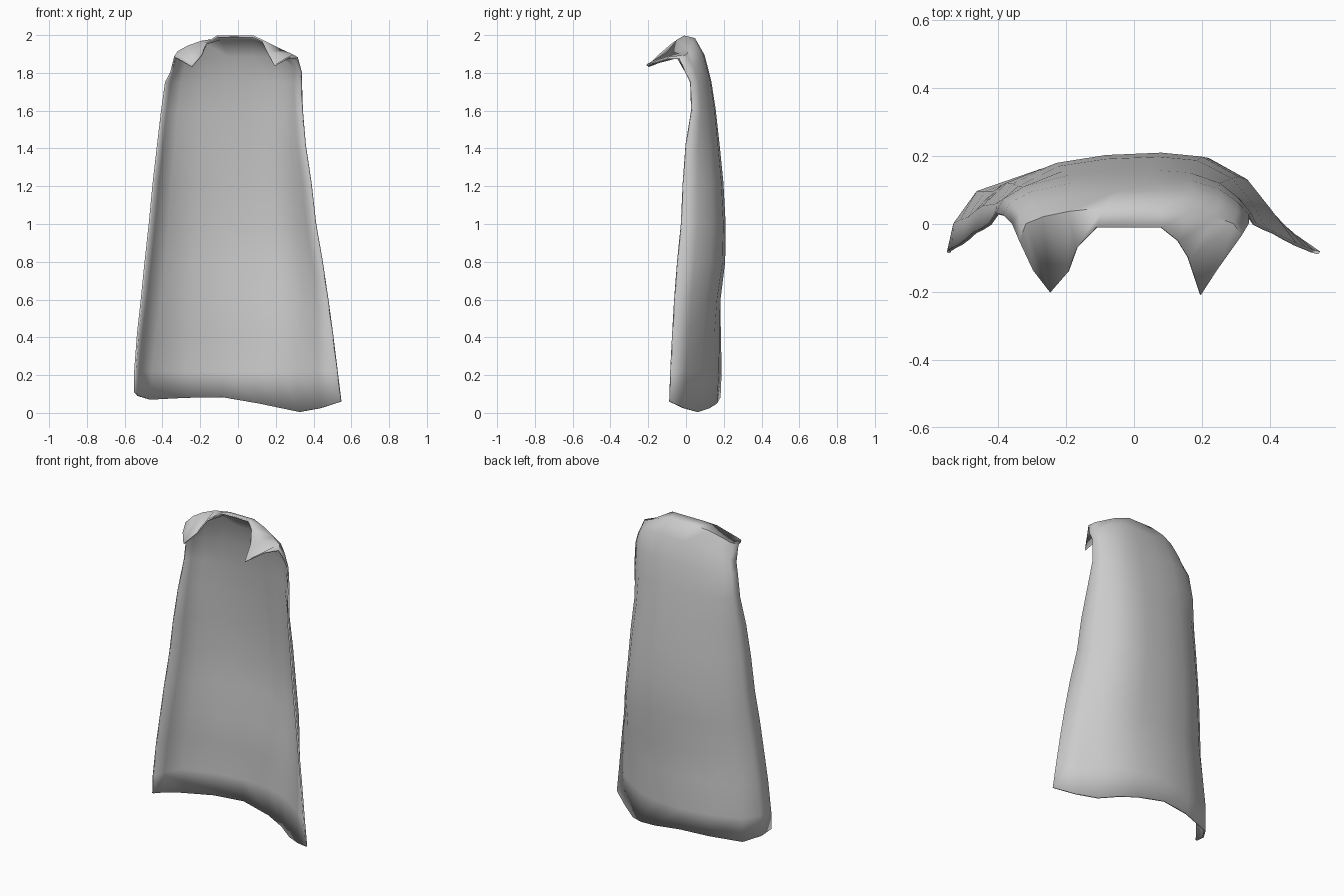
import bpy, bmesh

# Body rows: z, left x, right x, edge y, back y, edge drop
ROWS = [
    (0.00, -0.545, 0.545, -0.085, 0.178, 0.0),
    (0.22, -0.545, 0.525, -0.08, 0.185, 0.0),
    (0.42, -0.53, 0.50, -0.07, 0.183, 0.0),
    (0.60, -0.51, 0.475, -0.06, 0.182, 0.0),
    (0.80, -0.49, 0.445, -0.045, 0.203, 0.0),
    (1.00, -0.468, 0.41, -0.025, 0.205, 0.0),
    (1.22, -0.447, 0.385, -0.015, 0.193, 0.0),
    (1.42, -0.424, 0.355, 0.00, 0.173, 0.0),
    (1.60, -0.403, 0.34, 0.03, 0.153, 0.0),
    (1.75, -0.382, 0.335, 0.025, 0.13, 0.0),
    (1.89, -0.355, 0.335, 0.0, 0.095, 0.09),
]
# Cross-sections across the cape (side position, depth) at hem and shoulders
HEM = [(-1, 0), (-.97, .3), (-.85, .66), (-.5, .9), (-.15, 1),
       (.2, .93), (.42, .78), (.6, .56), (.8, .28), (1, 0)]
SHOULDER = [(-1, 0), (-.94, .33), (-.78, .62), (-.45, .87), (-.12, .97),
            (.25, 1), (.52, .95), (.76, .7), (.9, .36), (1, 0)]
HEM_Z = [.11, .09, .07, .08, .083, .05, .025, .005, .025, .06]
# Crest of the shoulders, then the collar opening with its two points
CREST = [(-.335, -.05, 1.885), (-.315, .0, 1.912), (-.265, .02, 1.94), (-.19, .035, 1.967),
         (-.09, .045, 1.98), (.08, .045, 1.98), (.165, .035, 1.952), (.235, .02, 1.918),
         (.29, .0, 1.893), (.315, -.035, 1.878)]
COLLAR = [(-.297, -.135, 1.865), (-.245, -.2, 1.835), (-.193, -.14, 1.895), (-.168, -.07, 1.955),
          (-.11, -.01, 1.993), (.08, -.01, 1.993), (.13, -.05, 1.97), (.16, -.1, 1.905),
          (.195, -.208, 1.84), (.262, -.11, 1.878)]


def body_row(i):
    z, xl, xr, ye, yb, drop = ROWS[i]
    t = min(1, z / 0.9)
    t = t * t * (3 - 2 * t)
    pts = []
    for c, (a, b) in enumerate(zip(HEM, SHOULDER)):
        u = a[0] + (b[0] - a[0]) * t
        w = a[1] + (b[1] - a[1]) * t
        x = (xl + xr) / 2 + u * (xr - xl) / 2
        pts.append((x, ye + (yb - ye) * w, (HEM_Z[c] if i == 0 else z) - drop * (1 - w)))
    return pts


# Cape cloth lofted from hem to collar
bm = bmesh.new()
grid = [[bm.verts.new(p) for p in row]
        for row in [body_row(i) for i in range(len(ROWS))] + [CREST, COLLAR]]
for lo, hi in zip(grid, grid[1:]):
    for c in range(len(lo) - 1):
        bm.faces.new((lo[c + 1], lo[c], hi[c], hi[c + 1]))
mesh = bpy.data.meshes.new("cape")
bm.to_mesh(mesh)
bm.free()
cape = bpy.data.objects.new("cape", mesh)
bpy.context.collection.objects.link(cape)

cloth = bpy.data.materials.new("grey cloth")
cloth.diffuse_color = (0.6, 0.6, 0.6, 1)
mesh.materials.append(cloth)

# Thin cloth thickness
shell = cape.modifiers.new("thickness", 'SOLIDIFY')
shell.thickness = 0.01
shell.offset = 0

bpy.context.view_layer.objects.active = cape
cape.select_set(True)
bpy.ops.object.shade_smooth_by_angle(angle=1.05)
